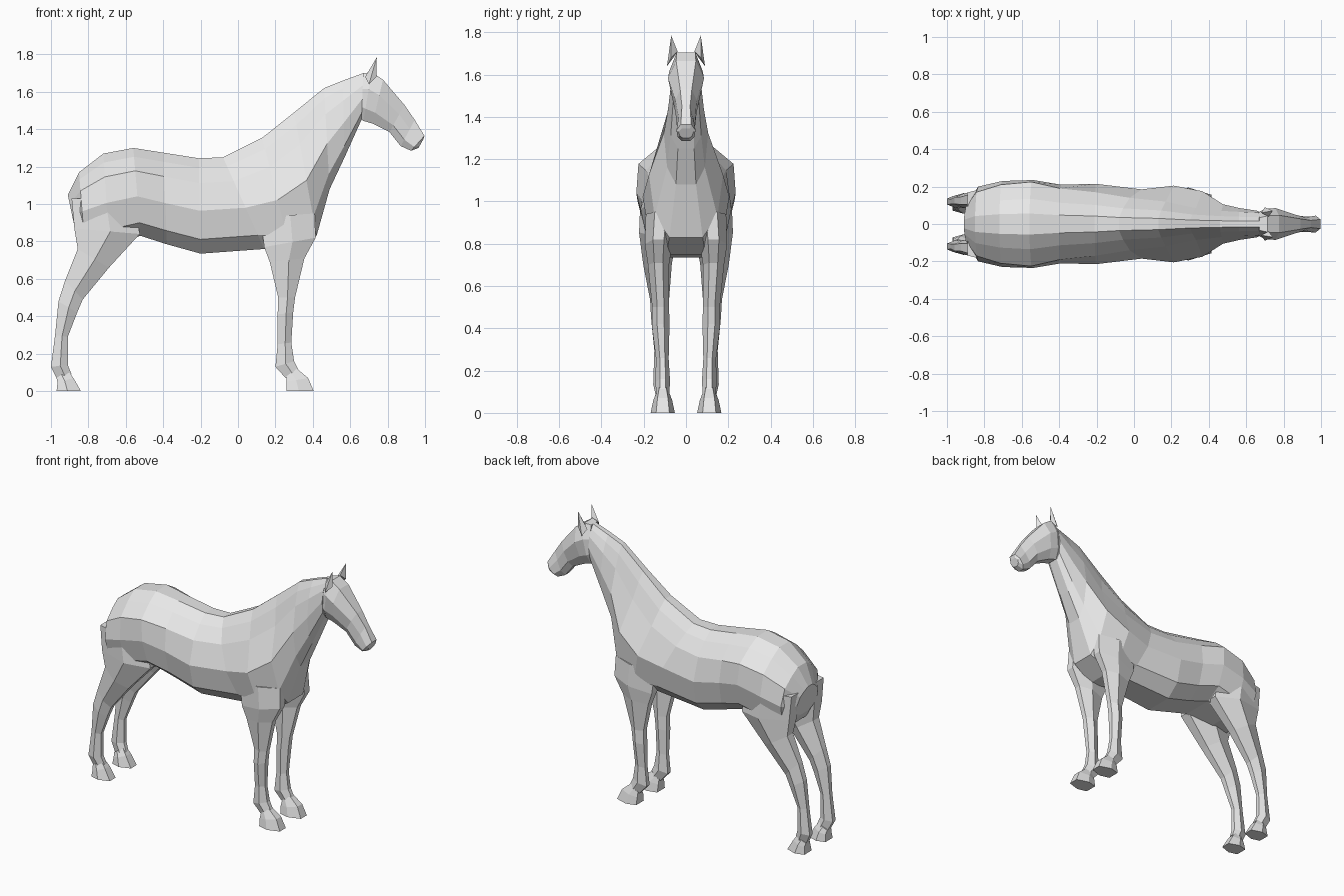
import bpy, bmesh
from mathutils import Vector

cube = bpy.data.objects.get("Cube")
if cube:
    bpy.data.objects.remove(cube, do_unlink=True)

coat = bpy.data.materials.new("grey_coat")
coat.use_nodes = True
grey = (0.8, 0.8, 0.8, 1)
coat.diffuse_color = grey
coat.node_tree.nodes["Principled BSDF"].inputs["Base Color"].default_value = grey


def finish(name, bm, mirrored):
    """Turn the mesh data into a flat shaded object, mirrored across the middle if paired."""
    bmesh.ops.recalc_face_normals(bm, faces=bm.faces)
    mesh = bpy.data.meshes.new(name)
    bm.to_mesh(mesh)
    bm.free()
    mesh.materials.append(coat)
    obj = bpy.data.objects.new(name, mesh)
    bpy.context.collection.objects.link(obj)
    if mirrored:
        mod = obj.modifiers.new("mirror", "MIRROR")
        mod.use_axis = (False, True, False)
        mod.use_mirror_merge = False
    return obj


def loft(name, sections, outline, mirrored=False):
    """Skin sections; each is upper x, z, lower x, z, then values for the outline function."""
    bm = bmesh.new()
    rings = []
    for ax, az, bx, bz, *sizes in sections:
        a, b = Vector((ax, 0, az)), Vector((bx, 0, bz))
        ring = []
        for t, y in outline(*sizes):
            p = a.lerp(b, t)
            p.y = y
            ring.append(bm.verts.new(p))
        rings.append(ring)
    for r, s in zip(rings, rings[1:]):
        for i in range(len(r)):
            j = (i + 1) % len(r)
            bm.faces.new((r[i], r[j], s[j], s[i]))
    bm.faces.new(rings[0])
    bm.faces.new(rings[-1])
    return finish(name, bm, mirrored)


def both_sides(half):
    return half + [(t, -y) for t, y in reversed(half)]


def trunk(upper, lower):
    return both_sides([(0, upper * 0.25), (0.1, upper * 0.6), (0.26, upper),
                       (0.55, lower), (0.85, lower * 0.85), (1, lower * 0.45)])


def skull(upper, lower):
    return both_sides([(0, upper * 0.55), (0.35, upper), (0.75, lower), (1, lower * 0.5)])


def limb(middle, width):
    shape = [(0, 0.4), (0.45, 1), (1, 0.45), (1, -0.45), (0.45, -1), (0, -0.4)]
    return [(t, middle + s * width) for t, s in shape]


def hoof(middle, width):
    shape = [(0, 0.55), (0.55, 1), (1, 0.7), (1, -0.7), (0.55, -1), (0, -0.55)]
    return [(t, middle + s * width) for t, s in shape]


# Rump, barrel, chest and neck in one skin
loft("body_and_neck", [
    (-.91, 1.05, -.87, .86, .09, .11),
    (-.85, 1.17, -.82, .79, .17, .2),
    (-.72, 1.27, -.69, .79, .21, .23),
    (-.56, 1.3, -.52, .83, .225, .235),
    (-.4, 1.275, -.38, .785, .19, .21),
    (-.21, 1.245, -.2, .735, .17, .215),
    (-.08, 1.25, .14, .76, .14, .185),
    (.13, 1.355, .28, .75, .12, .205),
    (.3, 1.49, .42, .83, .085, .175),
    (.46, 1.62, .49, 1.08, .07, .105),
    (.56, 1.66, .57, 1.25, .065, .085),
    (.67, 1.7, .66, 1.45, .06, .07),
], trunk)

# Head from poll to muzzle
loft("head", [
    (.67, 1.7, .655, 1.46, .06, .06),
    (.715, 1.705, .67, 1.445, .08, .07),
    (.775, 1.665, .72, 1.43, .085, .065),
    (.89, 1.53, .81, 1.385, .05, .05),
    (.945, 1.45, .87, 1.31, .035, .042),
    (.997, 1.365, .925, 1.285, .045, .04),
    (.99, 1.345, .965, 1.3, .035, .03),
], skull)

# Ears
bm = bmesh.new()
base = [bm.verts.new(p) for p in ((.68, .06, 1.68), (.7, .09, 1.64),
                                  (.74, .07, 1.68), (.72, .04, 1.71))]
tip = bm.verts.new((.742, .07, 1.785))
bm.faces.new(base)
for i in range(4):
    bm.faces.new((base[i], base[(i + 1) % 4], tip))
finish("ears", bm, True)

# Front legs and hooves
loft("front_legs", [
    (.41, .95, .12, .93, .12, .07),
    (.415, .82, .14, .77, .13, .065),
    (.355, .71, .17, .69, .13, .05),
    (.305, .5, .215, .5, .12, .04),
    (.295, .42, .212, .41, .12, .042),
    (.285, .26, .212, .25, .112, .03),
    (.3, .16, .2, .13, .11, .035),
    (.33, .1, .255, .07, .11, .03),
], limb, True)
loft("front_hooves", [
    (.315, .12, .26, .08, .11, .03),
    (.375, .07, .258, .05, .11, .045),
    (.405, 0, .26, 0, .11, .057),
], hoof, True)

# Hind legs and hooves
loft("hind_legs", [
    (-.56, 1.02, -.89, 1.03, .13, .085),
    (-.525, .84, -.875, .87, .13, .092),
    (-.69, .66, -.857, .76, .135, .068),
    (-.83, .49, -.925, .59, .125, .045),
    (-.86, .42, -.96, .48, .125, .04),
    (-.91, .29, -.978, .3, .12, .03),
    (-.91, .14, -1, .13, .12, .035),
    (-.89, .09, -.965, .06, .112, .03),
], limb, True)
loft("hind_hooves", [
    (-.91, .11, -.97, .07, .112, .03),
    (-.88, .07, -.965, .045, .11, .045),
    (-.84, 0, -.97, 0, .11, .055),
], hoof, True)
